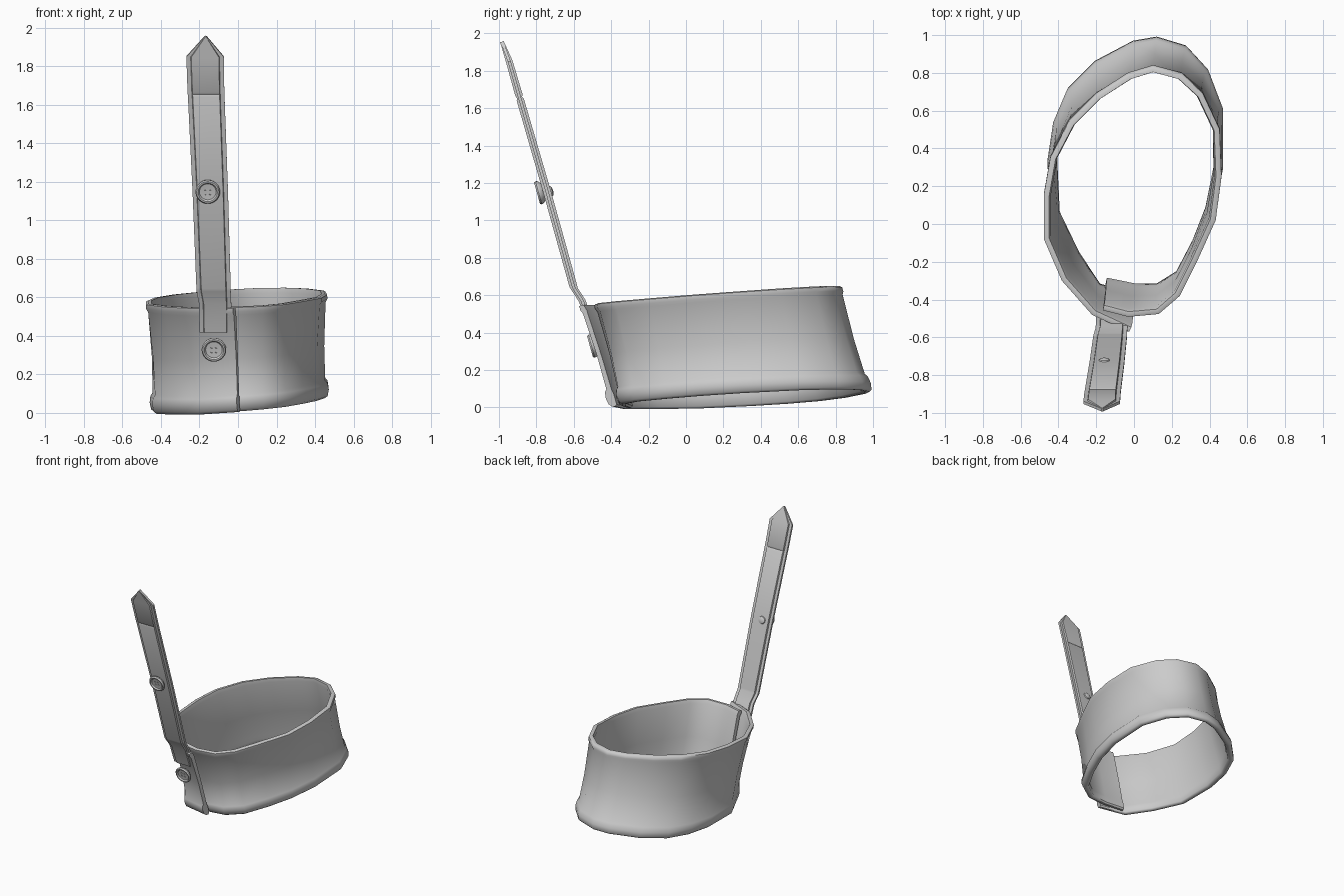
import bpy, bmesh
from math import cos, sin, pi, radians
from mathutils import Vector, Matrix

if "Cube" in bpy.data.objects:
    bpy.data.objects.remove(bpy.data.objects["Cube"])


def make(name, verts, faces, angle=40):
    me = bpy.data.meshes.new(name)
    me.from_pydata([tuple(v) for v in verts], [], faces)
    bm = bmesh.new()
    bm.from_mesh(me)
    bmesh.ops.remove_doubles(bm, verts=bm.verts, dist=1e-5)
    bmesh.ops.recalc_face_normals(bm, faces=bm.faces)
    bm.to_mesh(me)
    bm.free()
    ob = bpy.data.objects.new(name, me)
    bpy.context.collection.objects.link(ob)
    bpy.ops.object.select_all(action='DESELECT')
    ob.select_set(True)
    bpy.context.view_layer.objects.active = ob
    bpy.ops.object.shade_smooth_by_angle(angle=radians(angle))
    return ob


def loft(name, rings, angle=40):
    # closed rings joined in sequence, capped at both ends
    k, n = len(rings[0]), len(rings)
    faces = [(i * k + j, i * k + (j + 1) % k, (i + 1) * k + (j + 1) % k, (i + 1) * k + j)
             for i in range(n - 1) for j in range(k)]
    faces += [tuple(range(k)), tuple(range((n - 1) * k, n * k))]
    return make(name, [v for r in rings for v in r], faces, angle)


# cuff: an open band that overlaps itself at the front (inner end first)
TOP = [(-.165, -.455), (-.03, -.49), (.13, -.475), (.24, -.38), (.33, -.2), (.43, .02),
       (.46, .25), (.45, .5), (.36, .69), (.25, .79), (.1, .83), (-.03, .79), (-.2, .68),
       (-.34, .54), (-.44, .35), (-.475, .15), (-.475, -.08), (-.38, -.3), (-.22, -.48),
       (-.025, -.57)]
BOTTOM = [(-.15, -.315), (0, -.345), (.13, -.345), (.25, -.27), (.34, -.1), (.41, .08),
          (.455, .3), (.455, .62), (.38, .82), (.27, .94), (.12, .985), (0, .965), (-.2, .86),
          (-.34, .72), (-.41, .55), (-.44, .35), (-.425, .06), (-.32, -.16), (-.2, -.34),
          (0, -.40)]
# wall section: height fraction, outward offset (hem bulge below, thin rim above)
WALL = [(0, -.004), (.02, .01), (.08, .016), (.14, .010), (.17, -.003), (.5, -.010),
        (.92, -.005), (.95, .004), (.99, .003), (1, -.008), (1, -.026), (.95, -.034),
        (.5, -.036), (.17, -.032), (.12, -.036), (.02, -.034), (0, -.022)]


def normals(path):
    out = []
    for i in range(len(path)):
        a, b = path[max(i - 1, 0)], path[min(i + 1, len(path) - 1)]
        out.append(Vector((b[1] - a[1], a[0] - b[0], 0)).normalized())
    return out


rings = []
for (tx, ty), (bx, by), nt, nb in zip(TOP, BOTTOM, normals(TOP), normals(BOTTOM)):
    hi = Vector((tx, ty, .587 + .03 * tx + .07 * ty))
    lo = Vector((bx, by, .025 + .08 * bx + .05 * by))
    rings.append([lo.lerp(hi, t) + nb.lerp(nt, t) * o for t, o in WALL])
loft("cuff", rings, 50)

# strap: pointed tab with thin bevelled edges, a fold at the base and a seam groove
ROWS = [  # z, y, left x, right x, half thickness
    (.42, -.50, -.200, -.035, .016), (.57, -.555, -.203, -.035, .018),
    (.635, -.597, -.215, -.038, .018), (.65, -.603, -.216, -.038, .021),
    (1.15, -.742, -.236, -.052, .021), (1.645, -.886, -.260, -.070, .020),
    (1.657, -.890, -.261, -.070, .014), (1.669, -.893, -.262, -.071, .020),
    (1.85, -.945, -.268, -.074, .018), (1.955, -.984, -.173, -.163, .010)]
rings = []
for z, y, xl, xr, h in ROWS:
    m = min(.022, (xr - xl) * .3)
    e = .008
    section = [(xl, e), (xl + m, e), (xl + m * 1.15, h), (xr - m * 1.15, h), (xr - m, e), (xr, e)]
    section += [(x, -o) for x, o in reversed(section)]
    rings.append([Vector((x, y - o * .96, z - o * .27)) for x, o in section])
loft("strap", rings, 35)


def lathe(name, profile, mat, seg=24):
    rings = [[mat @ Vector((r * cos(2 * pi * i / seg), r * sin(2 * pi * i / seg), h))
              for i in range(seg)] for r, h in profile]
    return loft(name, rings)


BUTTON = [(.045, -.016), (.062, 0), (.064, .010), (.058, .019), (.050, .019), (.043, .010),
          (.015, .008)]
STUD = [(.030, 0), (.026, .008), (.014, .013), (.004, .014)]
OUT = Vector((0, -.96, -.27))


def button(name, centre):
    mat = Matrix.Translation(centre) @ OUT.to_track_quat('Z', 'Y').to_matrix().to_4x4()
    ob = lathe(name, BUTTON, mat)
    # four thread holes
    bm = bmesh.new()
    for sx in (-1, 1):
        for sy in (-1, 1):
            bmesh.ops.create_cone(bm, cap_ends=True, segments=10, radius1=.0055, radius2=.0055,
                                  depth=.02,
                                  matrix=mat @ Matrix.Translation((sx * .012, sy * .012, .012)))
    me = bpy.data.meshes.new("hole_cutter")
    bm.to_mesh(me)
    bm.free()
    cutter = bpy.data.objects.new("hole_cutter", me)
    cutter.hide_render = True
    bpy.context.collection.objects.link(cutter)
    mod = ob.modifiers.new("holes", 'BOOLEAN')
    mod.operation, mod.object, mod.solver = 'DIFFERENCE', cutter, 'EXACT'
    bpy.ops.object.modifier_apply(modifier=mod.name)
    bpy.data.objects.remove(cutter)


button("strap_button", Vector((-.157, -.778, 1.15)))
button("cuff_button", Vector((-.125, -.495, .33)))

# small stud behind the strap button
lathe("strap_stud", STUD, Matrix.Translation((-.157, -.724, 1.155)) @
      (-OUT).to_track_quat('Z', 'Y').to_matrix().to_4x4(), 16)
